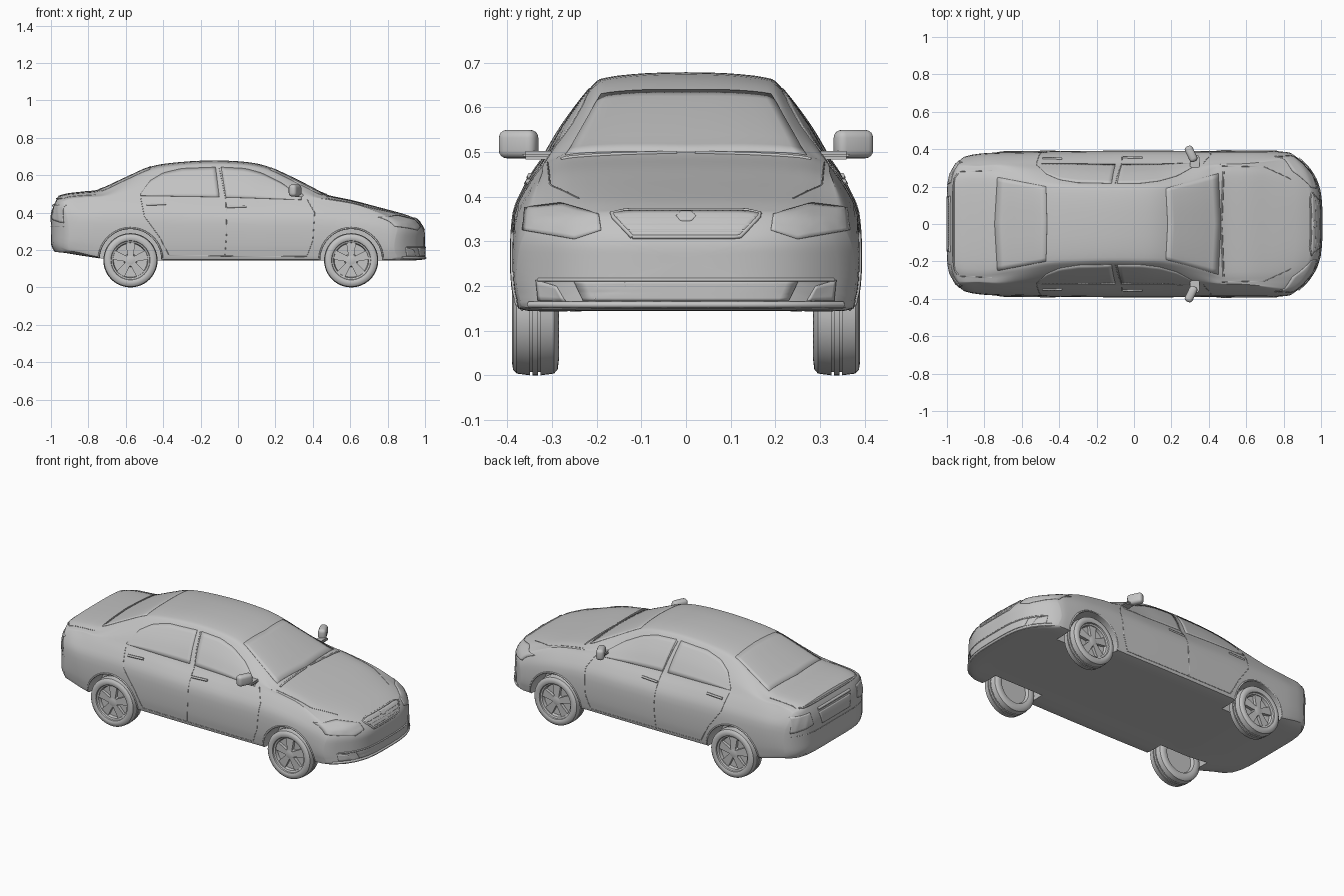
import bpy, bmesh, math
from mathutils import Vector, Matrix
from mathutils.bvhtree import BVHTree

if "Cube" in bpy.data.objects:
    bpy.data.objects.remove(bpy.data.objects["Cube"])

GREY = (0.55, 0.55, 0.55, 1)
paint = bpy.data.materials.new("plain grey")
paint.diffuse_color = GREY
paint.use_nodes = True
paint.node_tree.nodes["Principled BSDF"].inputs["Base Color"].default_value = GREY


def activate(ob):
    bpy.ops.object.select_all(action='DESELECT')
    ob.select_set(True)
    bpy.context.view_layer.objects.active = ob


def make(name, bm, angle=35):
    bmesh.ops.recalc_face_normals(bm, faces=bm.faces[:])
    me = bpy.data.meshes.new(name)
    bm.to_mesh(me)
    bm.free()
    me.materials.append(paint)
    ob = bpy.data.objects.new(name, me)
    bpy.context.collection.objects.link(ob)
    activate(ob)
    bpy.ops.object.shade_smooth_by_angle(angle=math.radians(angle))
    return ob


def spline(pts, n):
    """Catmull-Rom through a list of tuples, n steps per span."""
    out = []
    for i in range(len(pts) - 1):
        p0, p1, p2, p3 = (Vector(pts[min(max(k, 0), len(pts) - 1)]) for k in range(i - 1, i + 3))
        for j in range(n):
            t = j / n
            out.append(0.5 * (2 * p1 + (p2 - p0) * t + (2 * p0 - 5 * p1 + 4 * p2 - p3) * t * t
                              + (3 * p1 - p0 - 3 * p2 + p3) * t ** 3))
    return out + [Vector(pts[-1])]


# ---- body: lofted sections (x, bottom, half width, belt z, belt y, roof z, roof y)
STATIONS = [
    (-1.00, .190, .360, .455, .315, .490, .270), (-.95, .185, .370, .470, .315, .503, .280),
    (-.85, .170, .378, .475, .315, .513, .285), (-.74, .157, .382, .480, .320, .526, .280),
    (-.60, .145, .385, .485, .322, .588, .255), (-.46, .145, .388, .487, .322, .648, .225),
    (-.30, .145, .390, .485, .322, .671, .215), (-.12, .145, .392, .480, .320, .679, .210),
    (.05, .145, .392, .478, .320, .670, .212), (.16, .145, .392, .475, .320, .646, .217),
    (.28, .145, .391, .474, .322, .593, .240), (.38, .145, .390, .471, .322, .543, .272),
    (.47, .145, .390, .466, .322, .498, .300), (.58, .145, .390, .450, .325, .473, .300),
    (.72, .145, .390, .425, .335, .445, .300), (.85, .145, .388, .397, .345, .419, .300),
    (.95, .145, .385, .370, .350, .393, .300), (1.00, .150, .380, .340, .345, .367, .290)]


def section(zb, w, zs, ws, zt, wt):
    h = zs - zb
    dz = min(.03, (zt - zs) * .6)
    half = [(0, zb), (.5 * w, zb), (.92 * w, zb), (.98 * w, zb + .025), (w, zb + .35 * h),
            (w - .006, zb + .67 * h), (ws + (w - ws) * .48, zb + .86 * h), (ws, zs),
            (ws + (wt - ws) * .5 + .008, zs + (zt - dz - zs) * .5), (wt, zt - dz),
            (wt * .85, zt - dz * .4), (wt * .45, zt - dz * .08), (0, zt)]
    pts = spline(half, 3)
    return [tuple(p) for p in pts] + [(-p[0], p[1]) for p in pts[-2:0:-1]]


def bend(x, y, z):
    """Round off the nose and tail in plan and in profile."""
    if x > .6:
        s = ((x - .6) / .4) ** 1.5
        x -= s * (.17 * (abs(y) / .385) ** 3.6 + 6.2 * max(0, z - .28) ** 2)
    elif x < -.7:
        s = ((-x - .7) / .3) ** 1.5
        x += s * (.11 * (abs(y) / .37) ** 6 + 2.4 * max(0, z - .36) ** 2 + 8 * max(0, .24 - z) ** 2)
    return x, y, z


rings = [(v[0], section(*v[1:])) for v in spline(STATIONS, 4)]


def cap(ring):
    x, pts = ring
    zc = (pts[0][1] + max(p[1] for p in pts)) / 2
    return [(x, [(y * f, zc + (z - zc) * f) for y, z in pts]) for f in (.9, .75, .6, .45, .3, .15, .03)]


rings = cap(rings[0])[::-1] + rings + cap(rings[-1])
bm = bmesh.new()
grid = [[bm.verts.new(bend(x, y, z)) for y, z in pts] for x, pts in rings]
for a, b in zip(grid, grid[1:]):
    for i in range(len(a)):
        j = (i + 1) % len(a)
        bm.faces.new((a[i], a[j], b[j], b[i]))
bm.faces.new(grid[0])
bm.faces.new(grid[-1])
bm.normal_update()
skin = BVHTree.FromBMesh(bm)
body = make("body", bm, 40)

# ---- wheel arches cut from the body
WHEELS = [("rear", -.575), ("front", .605)]
SIDES = [("left", 1), ("right", -1)]
for _, wx in WHEELS:
    for _, s in SIDES:
        bm = bmesh.new()
        bmesh.ops.create_cone(bm, cap_ends=True, segments=48, radius1=.166, radius2=.166, depth=.3,
                              matrix=Matrix.Translation((wx, s * .41, .147)) @ Matrix.Rotation(math.pi / 2, 4, 'X'))
        cutter = make("arch_cutter", bm)
        cutter.hide_render = True
        activate(body)
        mod = body.modifiers.new("arch", 'BOOLEAN')
        mod.operation, mod.solver, mod.object = 'DIFFERENCE', 'EXACT', cutter
        bpy.ops.object.modifier_apply(modifier=mod.name)
        bpy.data.objects.remove(cutter)
activate(body)
bpy.ops.object.shade_smooth_by_angle(angle=math.radians(40))


# ---- helpers that lay trim on the body surface
def project(a, b, view):
    start, way, near = {
        'left': ((a, 2, b), (0, -1, 0), (a, .35, b)), 'right': ((a, -2, b), (0, 1, 0), (a, -.35, b)),
        'top': ((a, b, 2), (0, 0, -1), (a, b, .5)), 'front': ((2, a, b), (-1, 0, 0), (.95, a, b)),
        'back': ((-2, a, b), (1, 0, 0), (-.95, a, b))}[view]
    hit = skin.ray_cast(Vector(start), Vector(way))[0]
    return hit if hit else skin.find_nearest(Vector(near))[0]


def resample(pts, n):
    pts = [Vector(p) for p in pts]
    cum = [0]
    for a, b in zip(pts, pts[1:]):
        cum.append(cum[-1] + (b - a).length)
    out = []
    for k in range(n + 1):
        d = cum[-1] * k / n
        i = max(j for j in range(len(pts) - 1) if cum[j] <= d + 1e-9)
        out.append(pts[i].lerp(pts[i + 1], (d - cum[i]) / (cum[i + 1] - cum[i])))
    return out


def patch(name, low, high, view, n=20, m=8, thick=.006):
    """Thin plate between two outlines, laid on the body."""
    lo, hi = resample(low, n), resample(high, n)
    bm = bmesh.new()
    rows = [[bm.verts.new(project(*p.lerp(q, k / m), view)) for p, q in zip(lo, hi)] for k in range(m + 1)]
    for a, b in zip(rows, rows[1:]):
        for i in range(n):
            bm.faces.new((a[i], a[i + 1], b[i + 1], b[i]))
    ob = make(name, bm)
    mod = ob.modifiers.new("thickness", 'SOLIDIFY')
    mod.thickness, mod.offset = thick, 0


def strip(name, pts, view, radius=.0018, n=24):
    """Thin round bead following the body."""
    cu = bpy.data.curves.new(name, 'CURVE')
    cu.dimensions, cu.bevel_depth, cu.bevel_resolution, cu.use_fill_caps = '3D', radius, 1, True
    sp = cu.splines.new('POLY')
    sp.points.add(n)
    for q, p in zip(sp.points, resample(pts, n)):
        q.co = (*project(*p, view), 1)
    cu.materials.append(paint)
    ob = bpy.data.objects.new(name, cu)
    bpy.context.collection.objects.link(ob)
    activate(ob)
    bpy.ops.object.convert(target='MESH')


# ---- side trim: windows, door seams, handles, arch lips, mirrors
for side, s in SIDES:
    patch(side + "_rear_window", [(-.52, .49), (-.1, .483)],
          [(-.52, .5), (-.47, .57), (-.4, .612), (-.3, .635), (-.12, .642)], side, thick=.004)
    patch(side + "_front_window", [(-.065, .482), (.34, .468)],
          [(-.09, .642), (.04, .635), (.13, .61), (.23, .56), (.34, .48)], side, thick=.004)
    strip(side + "_pillar_seam", [(-.1, .64), (-.065, .47), (-.06, .3), (-.07, .165)], side)
    strip(side + "_rear_door_seam", [(-.52, .48), (-.5, .38), (-.42, .27), (-.37, .175)], side)
    strip(side + "_front_door_seam", [(.37, .47), (.41, .4), (.4, .25), (.37, .17)], side)
    strip(side + "_sill_seam", [(-.37, .17), (.37, .165)], side)
    strip(side + "_rear_handle", [(-.49, .443), (-.385, .447)], side, .007)
    strip(side + "_front_handle", [(-.06, .43), (.045, .434)], side, .007)
    for end, wx in WHEELS:
        arc = [(wx + .17 * math.cos(t * math.pi / 20), .147 + .17 * math.sin(t * math.pi / 20)) for t in range(21)]
        strip(f"{side}_{end}_arch_lip", arc, side, .005, 40)
    bm = bmesh.new()
    bmesh.ops.create_cube(bm, size=1, matrix=Matrix.Translation((.305, s * .375, .518))
                          @ Matrix.Rotation(s * .45, 4, 'Z') @ Matrix.Diagonal((.045, .09, .064, 1)))
    bmesh.ops.bevel(bm, geom=bm.edges[:], offset=.018, segments=4, profile=.5, affect='EDGES')
    make(side + "_mirror", bm)
    bm = bmesh.new()
    bmesh.ops.create_cube(bm, size=1, matrix=Matrix.Translation((.325, s * .33, .493))
                          @ Matrix.Diagonal((.05, .07, .018, 1)))
    bmesh.ops.bevel(bm, geom=bm.edges[:], offset=.006, segments=2, affect='EDGES')
    make(side + "_mirror_arm", bm)
    # lamps at each corner
    patch(side + "_headlight", [(s * .19, .325), (s * .25, .305), (s * .365, .325)],
          [(s * .195, .36), (s * .28, .385), (s * .36, .375)], 'front')
    patch(side + "_fog_lamp", [(s * .27, .166), (s * .33, .166)], [(s * .29, .2), (s * .335, .214)], 'front', 8, 4)
    patch(side + "_tail_light", [(s * .21, .37), (s * .34, .345)], [(s * .22, .44), (s * .33, .44)], 'back')
    strip(side + "_hood_seam", [(.47, s * .31), (.7, s * .305), (.84, s * .24)], 'top')
    strip(side + "_trunk_seam", [(-.76, s * .285), (-.93, s * .28)], 'top')
    strip(side + "_wiper", [(.478, s * .28), (.468, s * .02)], 'top', .005)

# ---- glass front and rear
patch("windscreen", [(.45, -.27), (.465, 0), (.45, .27)], [(.17, -.19), (.18, 0), (.17, .19)], 'top', thick=.004)
patch("rear_window", [(-.73, -.25), (-.745, 0), (-.73, .25)], [(-.47, -.2), (-.465, 0), (-.47, .2)], 'top', thick=.004)

# ---- nose: grille, badge, lower intake, lip
patch("grille", [(-.12, .31), (.12, .31)], [(-.17, .362), (-.13, .368), (.13, .368), (.17, .362)], 'front')
strip("grille_frame", [(-.12, .31), (-.17, .362), (-.13, .37), (.13, .37), (.17, .362), (.12, .31), (-.12, .31)],
      'front', .005, 48)
for i, (z, w) in enumerate([(.323, .13), (.337, .143), (.351, .155)]):
    strip(f"grille_slat_{i}", [(-w, z), (w, z)], 'front', .004)
patch("oval_badge", [(-.022, .355), (-.012, .344), (.012, .344), (.022, .355)],
      [(-.022, .355), (-.012, .366), (.012, .366), (.022, .355)], 'front', 12, 4, .0099)
patch("lower_intake", [(-.23, .168), (.23, .168)], [(-.25, .21), (.25, .21)], 'front')
for i in range(7):
    y = (i - 3) * .068
    strip(f"intake_bar_{i}", [(y, .168), (y, .21)], 'front', .003, 4)
strip("intake_top_bar", [(-.33, .214), (.33, .214)], 'front', .005)
strip("front_lip", [(-.35, .158), (.35, .158)], 'front', .008)

# ---- tail: lid edge, plate recess, bumper line
strip("trunk_bar", [(-.15, .437), (.15, .437)], 'back', .009)
patch("plate_panel", [(-.13, .35), (.13, .35)], [(-.15, .42), (.15, .42)], 'back')
strip("trunk_edge", [(-.27, .475), (.27, .475)], 'back', .005)
strip("bumper_seam", [(-.34, .325), (.34, .325)], 'back')

# ---- wheels: turned profile (outward offset, radius) plus five spokes
PROFILE = [(-.03, 0), (-.03, .088), (-.048, .096), (-.0525, .112), (-.05, .132), (-.042, .141),
           (-.012, .145), (-.012, .138), (-.006, .138), (-.006, .145), (.006, .145), (.006, .138), (.012, .138),
           (.012, .145), (.042, .141), (.05, .132), (.0525, .115), (.048, .105), (.04, .103), (.036, .094),
           (.018, .09), (.016, .036), (.034, .03), (.038, .015), (.038, 0)]
for side, s in SIDES:
    for end, wx in WHEELS:
        hub = Vector((wx, s * .3375, .145))

        def at(r, a, o):
            return hub + Vector((r * math.cos(a), s * o, r * math.sin(a)))
        bm = bmesh.new()
        N = 48
        loops = [[bm.verts.new(at(r, 2 * math.pi * k / N, o)) for k in range(N)] for o, r in PROFILE]
        for a, b in zip(loops, loops[1:]):
            for k in range(N):
                bm.faces.new((a[k], a[(k + 1) % N], b[(k + 1) % N], b[k]))
        bmesh.ops.remove_doubles(bm, verts=bm.verts[:], dist=1e-5)
        make(f"{side}_{end}_wheel", bm, 40)
        bm = bmesh.new()
        for k in range(5):
            t = math.pi / 2 + k * 2 * math.pi / 5
            ends = [[bm.verts.new(at(r, t + d * h, o)) for d, o in ((-1, .016), (1, .016), (1, top), (-1, top))]
                    for r, h, top in ((.02, .75, .036), (.096, .27, .033))]
            for i in range(4):
                j = (i + 1) % 4
                bm.faces.new((ends[0][i], ends[0][j], ends[1][j], ends[1][i]))
            bm.faces.new(ends[0])
            bm.faces.new(ends[1])
        make(f"{side}_{end}_spokes", bm)
